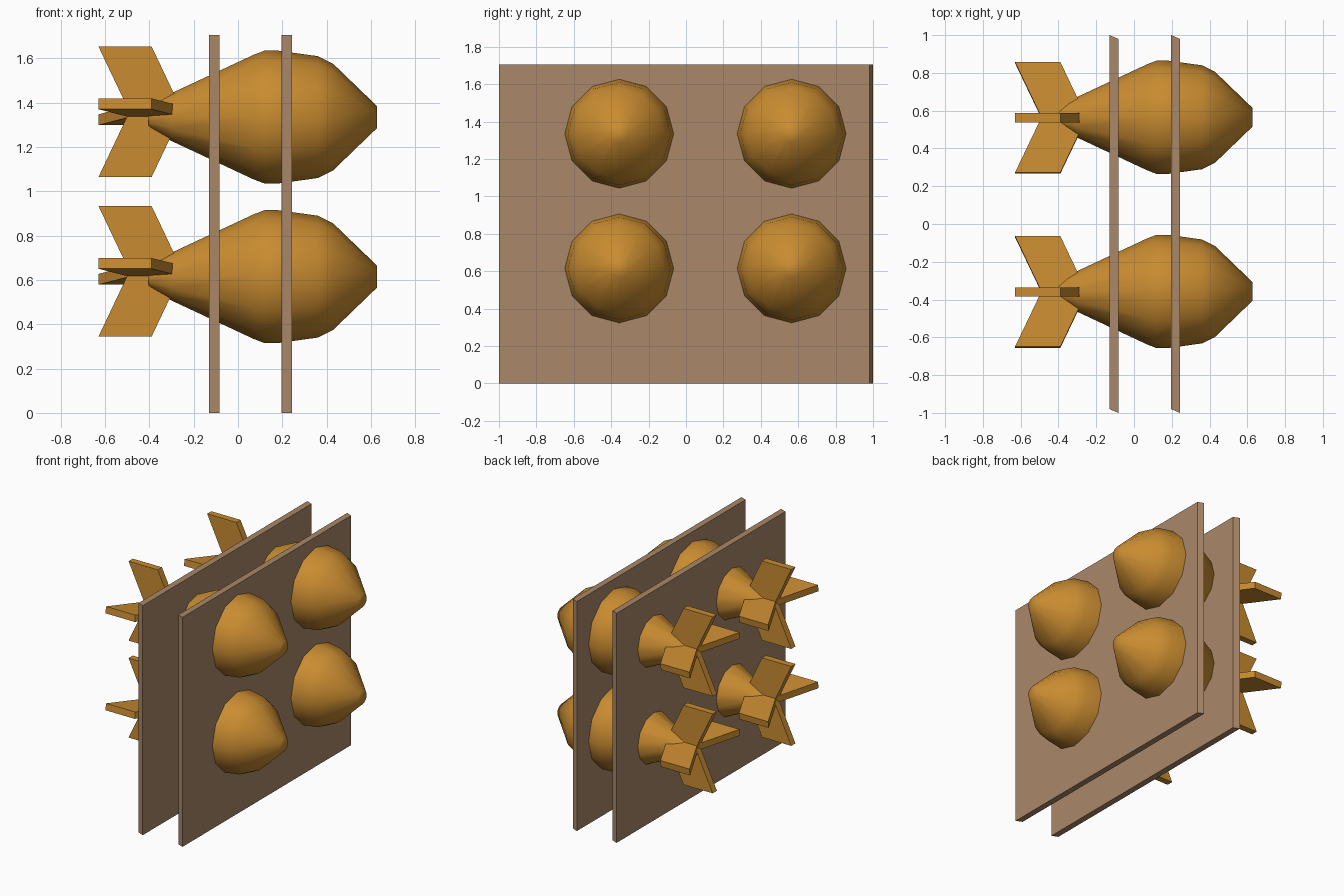
import bpy, bmesh, math
from mathutils import Matrix

if "Cube" in bpy.data.objects:
    bpy.data.objects.remove(bpy.data.objects["Cube"])


def material(name, rgb):
    m = bpy.data.materials.new(name)
    m.diffuse_color = (*rgb, 1)
    m.use_nodes = True
    m.node_tree.nodes["Principled BSDF"].inputs["Base Color"].default_value = m.diffuse_color
    return m


ORANGE = material("amber orange", (0.58, 0.26, 0.03))
WOOD = material("brown board", (0.40, 0.242, 0.138))


def finish(name, bm, mat):
    bmesh.ops.recalc_face_normals(bm, faces=bm.faces)
    me = bpy.data.meshes.new(name)
    bm.to_mesh(me)
    bm.free()
    me.materials.append(mat)
    ob = bpy.data.objects.new(name, me)
    bpy.context.collection.objects.link(ob)
    return ob


def prism(name, outline, axis_vec, mat, transform=Matrix()):
    """Extrude a closed outline of 3D points along a vector."""
    bm = bmesh.new()
    face = bm.faces.new([bm.verts.new(p) for p in outline])
    new = bmesh.ops.extrude_face_region(bm, geom=[face])["geom"]
    bmesh.ops.translate(bm, vec=axis_vec, verts=[v for v in new if isinstance(v, bmesh.types.BMVert)])
    bm.transform(transform)
    return finish(name, bm, mat)


# Two upright boards with slanted end edges
for name, x0, x1 in (("rear_board", -0.13, -0.083), ("front_board", 0.197, 0.243)):
    prism(name, [(x0, -0.98, 0), (x1, -1, 0), (x1, 0.98, 0), (x0, 1, 0)], (0, 0, 1.705), WOOD)

# Bulging body profile: (x, radius)
PROFILE = [(-0.405, 0.048), (-0.3, 0.108), (0.07, 0.281), (0.12, 0.3), (0.18, 0.3),
           (0.36, 0.275), (0.43, 0.24), (0.627, 0.05)]
SIDES = 12


def body(name, y, z):
    bm = bmesh.new()
    rings = []
    for x, r in PROFILE:
        rings.append([bm.verts.new((x, y + r * math.sin(2 * math.pi * i / SIDES),
                                    z + r * math.cos(2 * math.pi * i / SIDES))) for i in range(SIDES)])
    for a, b in zip(rings, rings[1:]):
        for i in range(SIDES):
            j = (i + 1) % SIDES
            bm.faces.new((a[i], a[j], b[j], b[i]))
    bm.faces.new(rings[0])
    bm.faces.new(rings[-1])
    ob = finish(name, bm, ORANGE)
    bpy.ops.object.select_all(action='DESELECT')
    ob.select_set(True)
    bpy.context.view_layer.objects.active = ob
    bpy.ops.object.shade_smooth_by_angle(angle=math.radians(60))


# Swept fin, pointing up before it is turned about the x axis
T = 0.049
FIN = [(-0.25, -T / 2, 0), (-0.39, -T / 2, 0.295), (-0.63, -T / 2, 0.295), (-0.49, -T / 2, 0)]
TILT = 7

n = 0
for y in (-0.357, 0.565):
    for z in (0.615, 1.335):
        n += 1
        body(f"body_{n}", y, z)
        for k, deg in enumerate((0, 90 - TILT, 180, 270 - TILT)):
            m = Matrix.Translation((0, y - 0.003, z + 0.024)) @ Matrix.Rotation(math.radians(deg), 4, 'X')
            prism(f"tail_fin_{n}_{k + 1}", FIN, (0, T, 0), ORANGE, m)
